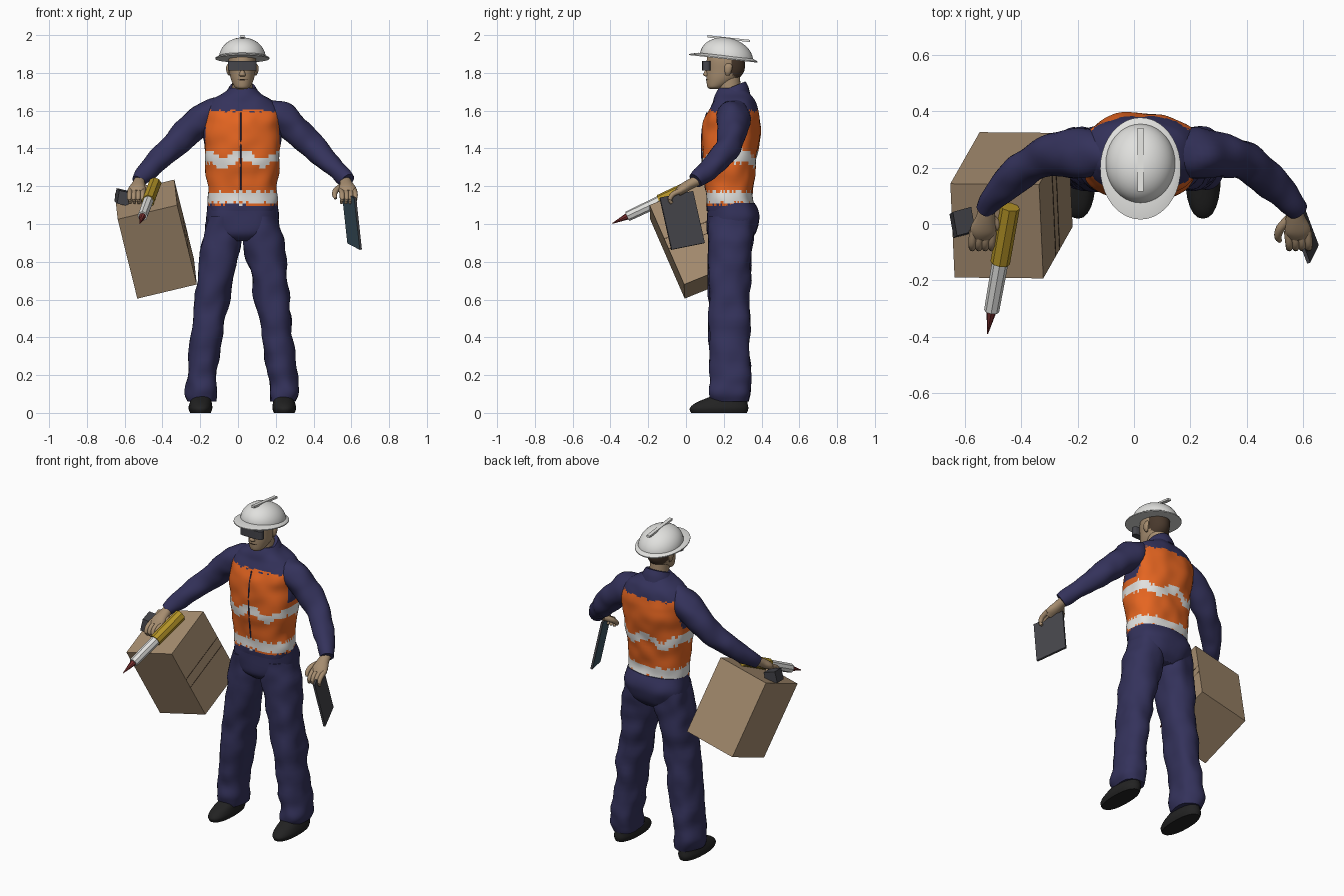
import bpy, bmesh, math, random
from mathutils import Vector, noise

random.seed(4)
if "Cube" in bpy.data.objects:
    bpy.data.objects.remove(bpy.data.objects["Cube"])
MID = 0.023  # x of the body's centre line


def material(name, *rgb):
    m = bpy.data.materials.new(name)
    m.use_nodes = True
    m.diffuse_color = (*rgb, 1)
    m.node_tree.nodes["Principled BSDF"].inputs["Base Color"].default_value = (*rgb, 1)
    return m


NAVY = material("navy cloth", .034, .032, .105)
ORANGE = material("orange vest", .78, .13, .015)
WHITE = material("white", .75, .75, .73)
TAN = material("tan", .38, .265, .16)
BROWN = material("dark brown", .065, .04, .025)
BLACK = material("black leather", .016, .016, .016)
GREY = material("dark grey", .06, .06, .07)
YELLOW = material("yellow", .45, .29, .02)
RED = material("dull red", .2, .03, .03)
TEAL = material("screen teal", .05, .095, .13)


def finish(name, bm, mats, rule=None, angle=40):
    """Turn a bmesh into an object, colouring faces by rule(centre, normal)."""
    bmesh.ops.recalc_face_normals(bm, faces=bm.faces)
    if rule:
        for f in bm.faces:
            f.material_index = rule(f.calc_center_median(), f.normal)
    mesh = bpy.data.meshes.new(name)
    bm.to_mesh(mesh)
    bm.free()
    for m in mats:
        mesh.materials.append(m)
    mesh.shade_smooth()
    mesh.set_sharp_from_angle(angle=math.radians(angle))
    ob = bpy.data.objects.new(name, mesh)
    bpy.context.collection.objects.link(ob)
    return ob


def spline(pts, steps):
    """Smooth curve through points of any dimension."""
    p = [Vector(q) for q in pts]
    p = [p[0]] + p + [p[-1]]
    out = []
    for a, b, c, d in zip(p, p[1:], p[2:], p[3:]):
        for k in range(steps):
            t = k / steps
            out.append(b + ((c - a) * t + (a * 2 - b * 5 + c * 4 - d) * t * t
                            + (b * 3 - a - c * 3 + d) * t ** 3) / 2)
    return out + [p[-1]]


def sweep(name, pts, mats, seg=24, steps=5, power=2, upright=True, rule=None, wobble=0):
    """Skin rings given as (x, y, z, rx, ry); rings are level or follow the path."""
    pts = spline(pts, steps)
    bm = bmesh.new()
    rings = []
    for i, p in enumerate(pts):
        ahead, back = pts[min(i + 1, len(pts) - 1)], pts[max(i - 1, 0)]
        turn = Vector(ahead[:3]) - Vector(back[:3])
        quat = turn.to_track_quat('Z', 'Y')
        ring = []
        for j in range(seg):
            a = math.tau * j / seg
            c, s = math.cos(a), math.sin(a)
            v = Vector((math.copysign(abs(c) ** (2 / power), c) * p[3],
                        math.copysign(abs(s) ** (2 / power), s) * p[4], 0))
            if not upright:
                v.rotate(quat)
            co = Vector(p[:3]) + v
            if wobble:
                co += v.normalized() * wobble * noise.noise(co * 11)
            ring.append(bm.verts.new(co))
        rings.append(ring)
    for r, q in zip(rings, rings[1:]):
        for j in range(seg):
            k = (j + 1) % seg
            bm.faces.new((r[j], r[k], q[k], q[j]))
    bm.faces.new(rings[0][::-1])
    bm.faces.new(rings[-1])
    return finish(name, bm, mats, rule)


def tube(name, pts, mat, **kw):
    """Round tube along (x, y, z, r) points."""
    return sweep(name, [(*p, p[-1]) for p in pts], [mat], upright=False, **kw)


def slab(name, corner, a, b, c, mats, rule=None):
    """Box from one corner and three edge vectors."""
    bm = bmesh.new()
    bmesh.ops.create_cube(bm, size=1)
    for v in bm.verts:
        t = v.co + Vector((.5, .5, .5))
        v.co = Vector(corner) + Vector(a) * t.x + Vector(b) * t.y + Vector(c) * t.z
    return finish(name, bm, mats, rule)


def on_side(pts, s):
    return [(MID + s * p[0], *p[1:]) for p in pts]


# Torso, with the vest and its reflective bands coloured by height
def vest(c, n):
    z = c.z + random.uniform(-.008, .008)
    x = abs(c.x - MID)
    if not 1.1 < z < 1.6 or (z > 1.42 and x > .195):
        return 0
    wave = 1.34 + .018 * math.sin(x * 38 + .8) + .012 * noise.noise(c * 14)
    if abs(z - wave) < .027 or 1.11 < z < 1.17:
        return 2
    return 1


torso_rings = [(MID, .235, 1.07, .185, .13), (MID, .23, 1.18, .185, .125),
               (MID, .23, 1.35, .2, .145), (MID, .24, 1.5, .21, .153),
               (MID, .25, 1.59, .205, .138), (MID, .255, 1.65, .165, .11),
               (MID, .25, 1.69, .1, .085), (MID, .245, 1.72, .065, .065)]
sweep("torso", torso_rings, [NAVY, ORANGE, WHITE], seg=96, steps=9, power=2.4,
      rule=vest, wobble=.012)
tube("vest_zip", [(.015, r[1] - r[4] - .001, r[2], .004) for r in torso_rings[1:5]], NAVY, seg=6)
for s in (-1, 1):
    tube("chest_pocket_slit", on_side([(.06, .098, 1.43, .004), (.1, .103, 1.437, .004),
                                       (.15, .13, 1.44, .004)], s), NAVY, seg=6)

# Collar, low at the throat
collar = sweep("collar", [(MID, .24, 1.65, .1, .1), (MID, .24, 1.69, .088, .09),
                          (MID, .24, 1.725, .068, .075)], [NAVY])
for v in collar.data.vertices:
    v.co.z += (v.co.y - .24) * .4
sweep("neck", [(MID, .235, 1.64, .057, .06), (MID, .225, 1.79, .052, .06)], [TAN])

# Hips, legs, shoes
sweep("hips", [(MID, .24, .91, .09, .09), (MID, .24, .95, .17, .125), (MID, .248, 1.03, .193, .142),
               (MID, .238, 1.11, .184, .126)], [NAVY], seg=40, power=2.4, wobble=.01)
for s, label in ((-1, "right"), (1, "left")):
    sweep(label + "_leg", on_side([
        (.215, .23, .06, .068, .1), (.22, .235, .11, .08, .11), (.212, .235, .2, .077, .108),
        (.18, .23, .45, .084, .108), (.145, .23, .7, .095, .11), (.112, .235, .9, .106, .117),
        (.098, .24, 1.04, .09, .12)], s), [NAVY], seg=32, steps=8, power=2.3, wobble=.016)
    sweep(label + "_shoe", on_side([
        (.222, .175, 0, .055, .148), (.222, .175, .025, .063, .155), (.22, .19, .055, .058, .135),
        (.215, .23, .09, .05, .09)], s), [BLACK], power=2.3)

    # Sleeves and hands
    tube(label + "_sleeve", on_side([
        (.07, .25, 1.6, .07), (.2, .25, 1.56, .088), (.296, .245, 1.485, .075),
        (.396, .21, 1.385, .064), (.486, .13, 1.3, .056), (.551, .05, 1.225, .042)], s),
         NAVY, steps=8, wobble=.014)
    sweep(label + "_palm", on_side([
        (.545, .06, 1.23, .028, .028), (.55, .02, 1.21, .035, .027), (.558, -.02, 1.185, .046, .026),
        (.56, -.045, 1.165, .04, .02)], s), [TAN], upright=False)
    for i in range(4):
        x = .524 + .023 * i
        tube(label + "_finger", on_side([
            (x, -.025, 1.178, .015), (x + .004, -.068, 1.158, .014),
            (x + .004, -.085, 1.13, .012), (x, -.075, 1.11, .008)], s), TAN, seg=10, steps=4)
    tube(label + "_thumb", on_side([
        (.53, .02, 1.2, .017), (.497, -.015, 1.18, .016), (.488, -.045, 1.155, .013),
        (.495, -.06, 1.135, .008)], s), TAN, seg=10, steps=4)
    # Ears
    sweep("ear", on_side([(.068, .22, 1.785, .005, .008), (.074, .222, 1.805, .01, .017),
                          (.075, .225, 1.835, .01, .02), (.07, .225, 1.85, .004, .01)], s),
          [TAN], seg=12)


# Head with hair at the back
def hair(c, n):
    return int(c.y > .235 and c.z > 1.765 + max(0, .27 - c.y) * 1.2)


sweep("head", [(MID, .15, 1.715, .022, .025), (MID, .16, 1.727, .042, .047),
               (MID, .19, 1.765, .06, .082), (MID, .208, 1.81, .069, .1),
               (MID, .21, 1.87, .073, .1), (MID, .21, 1.93, .06, .085)],
      [TAN, BROWN], seg=40, steps=8, rule=hair)
sweep("nose", [(MID, .113, 1.78, .012, .008), (MID, .108, 1.79, .018, .017),
               (MID, .113, 1.81, .011, .014), (MID, .12, 1.84, .008, .01)], [TAN], seg=12)
tube("mouth", [(MID - .025, .118, 1.763, .003), (MID, .109, 1.764, .004),
               (MID + .025, .118, 1.763, .003)], BROWN, seg=6)
sweep("safety_glasses", [(MID, .108, 1.812, .076, .022), (MID, .108, 1.862, .076, .022)],
      [GREY], steps=1, power=4)

# Hard hat: wide brim and dome, tipped back
dome = [(MID, .215, 1.88 + .108 * math.sin(a), .124 * math.cos(a), .141 * math.cos(a))
        for a in (math.radians(d) for d in range(0, 90, 8))]
parts = [sweep("hat_dome", dome, [WHITE], seg=40, steps=1),
         sweep("hat_brim", [(MID, .197, 1.874, .143, .181), (MID, .197, 1.88, .143, .181),
                            (MID, .21, 1.892, .122, .145)], [WHITE], seg=40, steps=1),
         slab("hat_ridge", (MID - .011, .115, 1.978), (.022, 0, 0), (0, .225, 0), (0, 0, .012), [WHITE])]
for ob in parts:
    for v in ob.data.vertices:
        v.co.z -= (v.co.y - .2) * .11

# Carton hanging by the right hand, with a seam on its inner face
edge_a, edge_b, edge_c = Vector((-.315, .003, -.075)), Vector((.015, -.333, -.135)), Vector((.104, .183, -.42))
corner = Vector((-.337, .14, 1.235))
slab("carton", corner, edge_a, edge_b, edge_c, [TAN])
for t in (.42, .55):
    slab("carton_seam", corner + edge_c * t - edge_a * .004, edge_a * .006, edge_b, edge_c * .008, [BROWN])

# Tablet in the left hand, screen facing inward
wide, tall = Vector((-.066, .175, .035)), Vector((-.03, -.062, .275))
out = wide.cross(tall).normalized()
slab("tablet", (.656, -.075, .865), wide, tall, out * -.012, [GREY, TEAL],
     lambda c, n: int(n.dot(out) < -.9))

# Small gadget beside the right hand
slab("gadget", (-.655, .035, 1.12), (.065, .018, -.015), (.015, -.085, -.012), (.012, .008, .07), [GREY])

# Marker pen in the right hand
start, end = Vector((-.44, .06, 1.215)), Vector((-.52, -.39, 1.003))


def pen(name, t0, t1, r0, r1, mat):
    tube(name, [(*start.lerp(end, t0), r0), (*start.lerp(end, t1), r1)], mat, seg=8, steps=1)


pen("pen_cap", 0, .44, .035, .035, YELLOW)
pen("pen_barrel", .44, .82, .029, .027, WHITE)
pen("pen_tip", .82, 1, .018, .002, RED)
